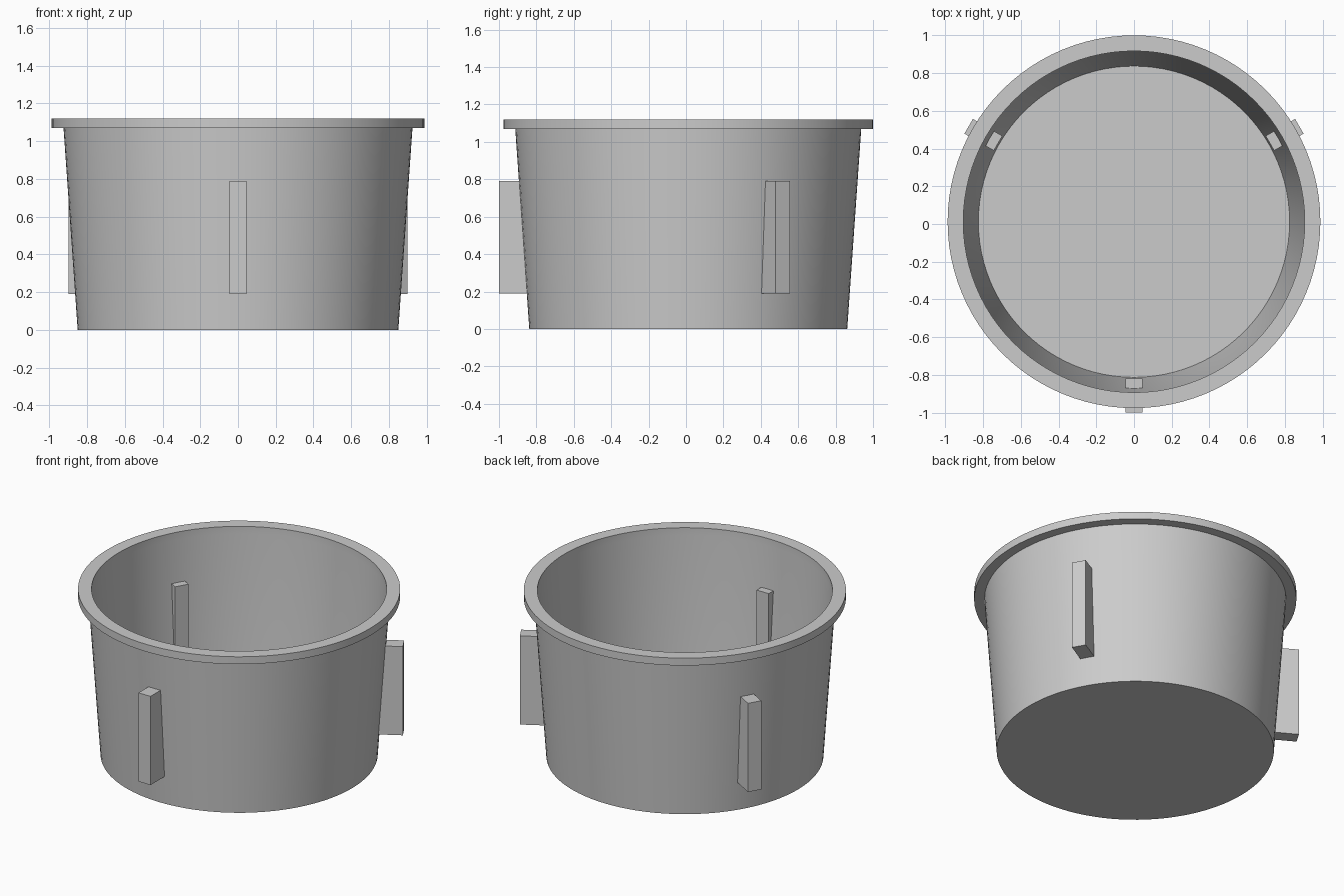
import bpy
import bmesh
from math import radians, tau
from mathutils import Matrix, Vector

cube = bpy.data.objects.get("Cube")
if cube:
    bpy.data.objects.remove(cube)

CENTRE = Vector((0, 0.012, 0))
SEGMENTS = 96

grey = bpy.data.materials.new("plain grey")
grey.use_nodes = True
grey.diffuse_color = (0.6, 0.6, 0.6, 1)
grey.node_tree.nodes["Principled BSDF"].inputs["Base Color"].default_value = (0.6, 0.6, 0.6, 1)


def add_object(name, bm):
    bmesh.ops.recalc_face_normals(bm, faces=bm.faces)
    mesh = bpy.data.meshes.new(name)
    bm.to_mesh(mesh)
    bm.free()
    mesh.materials.append(grey)
    obj = bpy.data.objects.new(name, mesh)
    obj.location = CENTRE
    bpy.context.collection.objects.link(obj)
    return obj


# Tapered tub with a flat rim: one profile spun around the z axis
profile = [(0, 0), (0.85, 0), (0.925, 1.07), (0.988, 1.07), (0.988, 1.12),
           (0.905, 1.12), (0.905, 1.07), (0.825, 0.025), (0, 0.025)]
bm = bmesh.new()
verts = [bm.verts.new((r, 0, z)) for r, z in profile]
edges = [bm.edges.new(pair) for pair in zip(verts, verts[1:])]
bmesh.ops.spin(bm, geom=verts + edges, axis=(0, 0, 1), cent=(0, 0, 0),
               angle=tau, steps=SEGMENTS, use_duplicate=False)
bmesh.ops.remove_doubles(bm, verts=bm.verts, dist=0.0001)
tub = add_object("tub", bm)
bpy.context.view_layer.objects.active = tub
tub.select_set(True)
bpy.ops.object.shade_smooth_by_angle(angle=radians(30))

# Three upright fins that pass through the wall
inner, outer, width, bottom, top = 0.832, 1.012, 0.09, 0.19, 0.79
for name, angle in (("front_fin", -90), ("back_left_fin", 30), ("back_right_fin", 150)):
    bm = bmesh.new()
    shape = (Matrix.Rotation(radians(angle), 4, "Z")
             @ Matrix.Translation(((inner + outer) / 2, 0, (bottom + top) / 2))
             @ Matrix.Diagonal((outer - inner, width, top - bottom, 1)))
    bmesh.ops.create_cube(bm, size=1, matrix=shape)
    add_object(name, bm)
